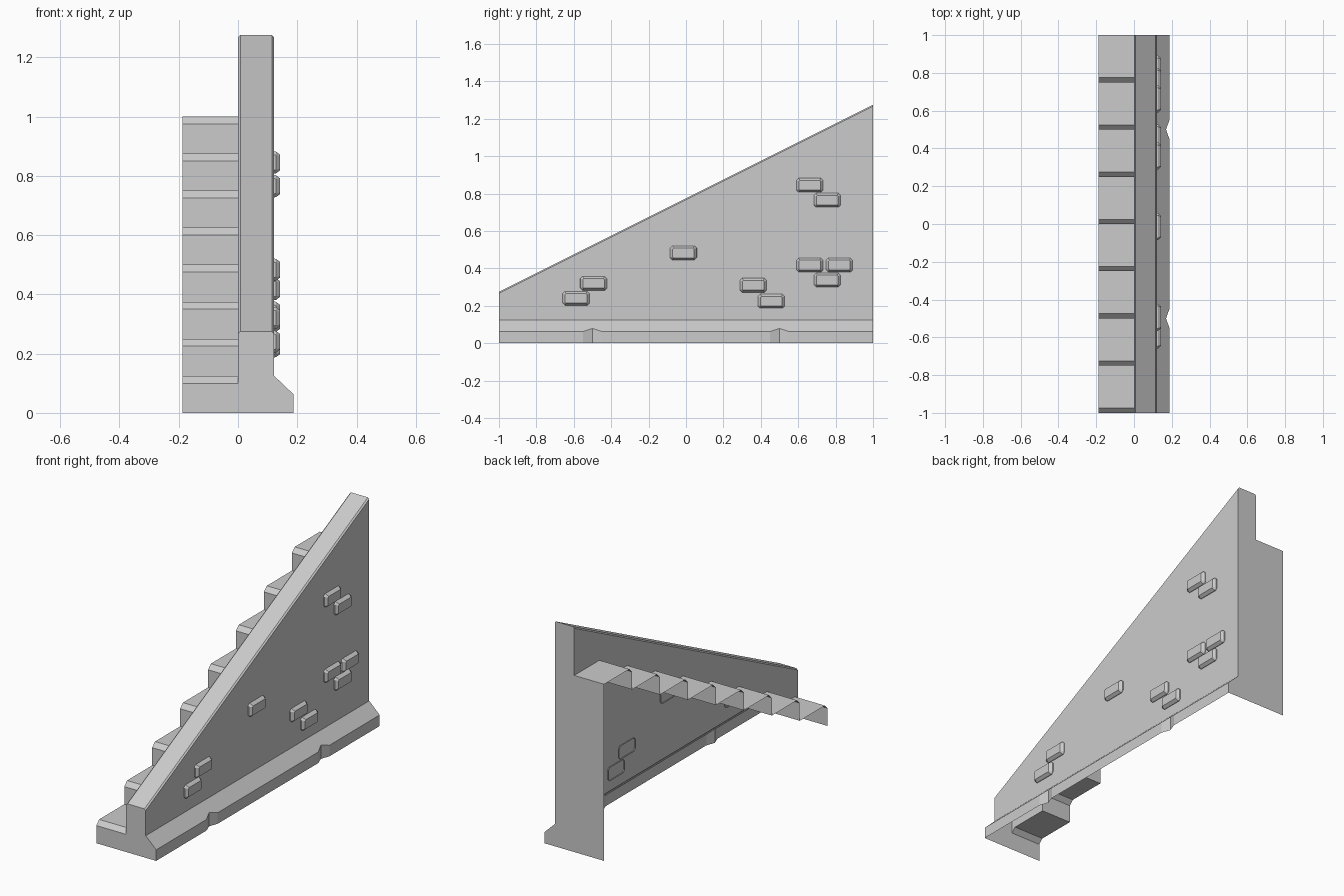
import bpy, bmesh

if "Cube" in bpy.data.objects:
    bpy.data.objects.remove(bpy.data.objects["Cube"])

STEPS, RUN, RISE, NOSE = 8, 0.25, 0.125, 0.025
LEFT, WALL, FOOT, CH = -0.1875, 0.122, 0.1875, 0.008


def make(name, polys):
    """Weld a list of polygons into one flat-shaded object."""
    bm = bmesh.new()
    for p in polys:
        bm.faces.new([bm.verts.new(c) for c in p])
    bmesh.ops.remove_doubles(bm, verts=bm.verts, dist=1e-5)
    bmesh.ops.recalc_face_normals(bm, faces=bm.faces)
    me = bpy.data.meshes.new(name)
    bm.to_mesh(me)
    bm.free()
    ob = bpy.data.objects.new(name, me)
    bpy.context.collection.objects.link(ob)
    return ob


def strip(a, b):
    """Quads between two open point rows."""
    return [(a[i], a[i + 1], b[i + 1], b[i]) for i in range(len(a) - 1)]


def top(y):
    return 0.775 + y / 2


# Stair outline in (y, z): riser, sloped nosing, tread
stair = [(-1, 0)]
for i in range(STEPS):
    y, z = -1 + i * RUN, (i + 1) * RISE
    stair += [(y, z - NOSE), (y + NOSE, z), (y + RUN, z)]

# Steps, open on the left side and below
make("steps", strip([(LEFT, y, z) for y, z in stair],
                    [(0, y, z) for y, z in stair]))

# Wall: inner face above the steps, sloped chamfered cap, outer face
inner = [(0, y, z) for y, z in stair[1:]]
polys = [inner + [(0, 1, top(1) - CH), (0, -1, top(-1) - CH)]]
cap = [(0, -CH), (CH, 0), (WALL - CH, 0), (WALL, -CH)]
polys += strip([(x, -1, top(-1) + d) for x, d in cap],
               [(x, 1, top(1) + d) for x, d in cap])
polys.append([(WALL, -1, 0.125), (WALL, 1, 0.125),
              (WALL, 1, top(1) - CH), (WALL, -1, top(-1) - CH)])

# Front panel beside the first riser, and full back panel
foot = [(FOOT, 0), (FOOT, 0.0625), (WALL, 0.125)]
for y, low in ((-1, [(0, 0), (0, 0.1)]),
               (1, [(LEFT, 0), (LEFT, 1), (0, 1)])):
    ring = low + [(x, top(y) + d) for x, d in cap] + foot[::-1]
    polys.append([(x, y, z) for x, z in ring])
make("side_wall", polys)

# Sloped footing with two V notches
rows = [(-1, 0), (-0.55, 0), (-0.5, 1), (-0.45, 0),
        (0.45, 0), (0.5, 1), (0.55, 0), (1, 0)]
low = [(FOOT - 0.018 * n, y, 0) for y, n in rows]
mid = [(FOOT - 0.018 * n, y, 0.0625 + 0.017 * n) for y, n in rows]
high = [(WALL, y, 0.125) for y, n in rows]
make("footing", strip(low, mid) + strip(mid, high))


# Raised bricks with chamfered rims and clipped corners
def brick(cy, cz):
    rings = []
    for x, h, v, c in ((0.116, 0.072, 0.038, 0.012),
                       (0.128, 0.071, 0.037, 0.012),
                       (0.1425, 0.058, 0.026, 0.005)):
        pts = [(h, v - c), (h - c, v), (c - h, v), (-h, v - c),
               (-h, c - v), (c - h, -v), (h - c, -v), (h, c - v)]
        rings.append([(x, cy + a, cz + b) for a, b in pts + pts[:1]])
    make("brick", strip(rings[0], rings[1]) + strip(rings[1], rings[2])
         + [rings[2][:-1]])


for pos in ((-0.588, 0.24), (-0.494, 0.32), (-0.014, 0.483), (0.36, 0.31),
            (0.456, 0.225), (0.662, 0.418), (0.82, 0.418), (0.755, 0.338),
            (0.662, 0.845), (0.755, 0.765)):
    brick(*pos)
